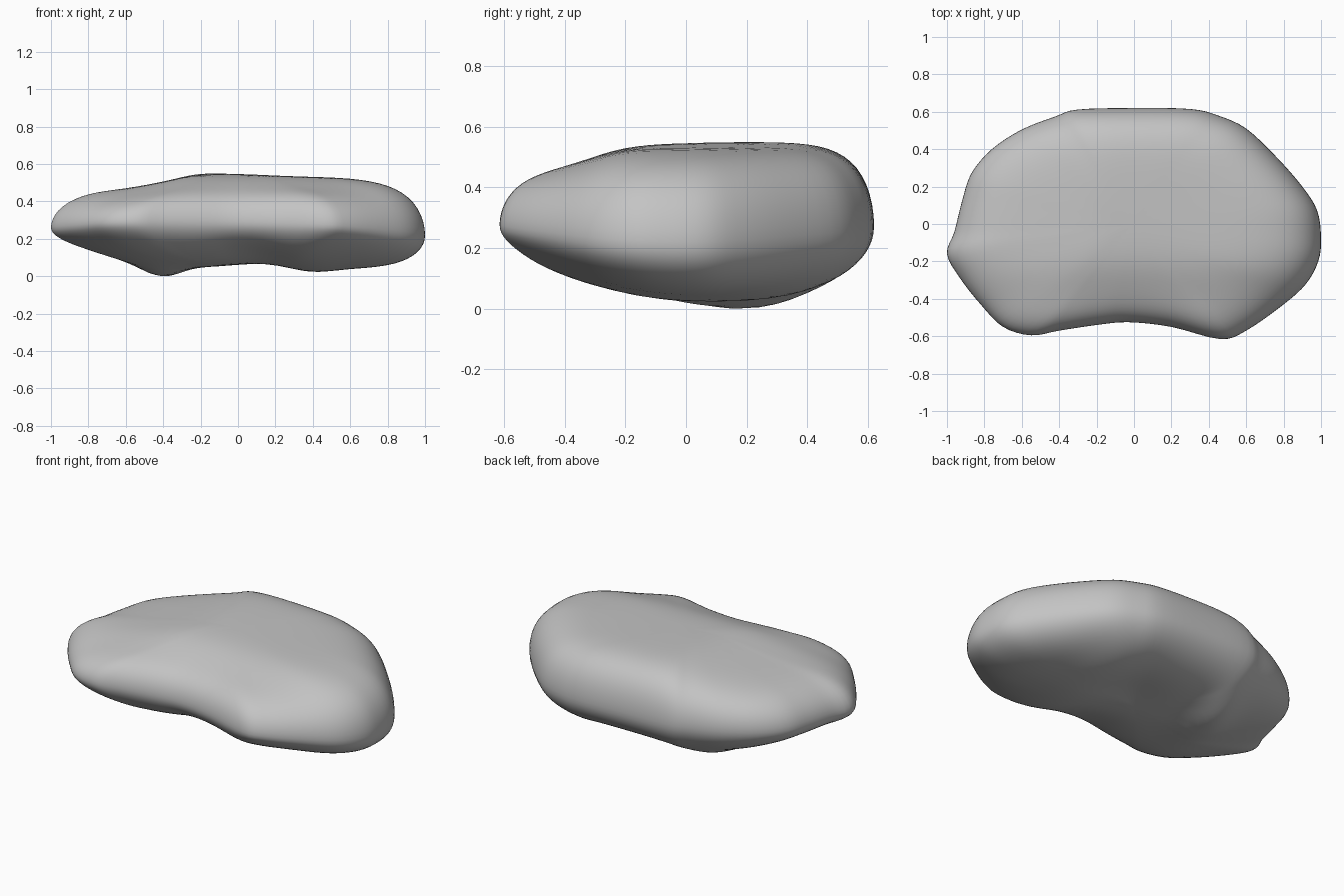
import bpy, bmesh, math
from mathutils import Vector

if "Cube" in bpy.data.objects:
    bpy.data.objects.remove(bpy.data.objects["Cube"], do_unlink=True)

# Stone footprint, counter-clockwise from the left end
OUTLINE = [(1, -.08), (.98, .07), (.9, .2), (.76, .36), (.6, .51), (.45, .58), (.3, .615),
           (0, .62), (-.3, .612), (-.42, .575), (-.6, .505), (-.76, .4), (-.87, .27),
           (-.92, .12), (-.96, -.04), (-1, -.16), (-.93, -.29), (-.82, -.43), (-.7, -.55),
           (-.55, -.595), (-.4, -.57), (-.2, -.54), (-.03, -.525), (.2, -.55), (.46, -.615),
           (.6, -.57), (.8, -.43), (.92, -.32), (.985, -.2)]

# Drop below the crown and rise above the ground along each axis: (position, amount)
CROWN = .562
TOP_Y = [(-.6, .1), (-.4, .075), (-.2, .02), (0, .004), (.4, 0), (.6, 0)]
TOP_X = [(-1, .11), (-.8, .09), (-.6, .078), (-.4, .045), (-.22, .004), (0, .004),
         (.3, .016), (.6, .024), (1, .045)]
BASE_X = [(-1, .16), (-.8, .13), (-.6, .085), (-.4, .065), (0, .06), (.2, .06),
          (.4, .03), (.6, .045), (1, .03)]
BASE_Y = [(-.6, .18), (-.4, .105), (-.2, .05), (.07, 0), (.2, .01), (.4, .045), (.6, .09)]


def spline(a, b, c, d, t):
    """Smooth curve from b to c."""
    return b + (c - a) * (t / 2) + (a * 2 - b * 5 + c * 4 - d) * (t * t / 2) \
        + (b * 3 - a - c * 3 + d) * (t ** 3 / 2)


def profile(table, v):
    """Smooth amount read from a profile table."""
    last = len(table) - 1
    i = max([k for k in range(last) if table[k][0] <= v] or [0])
    (p, a), (q, b) = table[i], table[i + 1]
    t = min(max((v - p) / (q - p), 0), 1)

    def slope(k):
        lo, hi = table[max(k - 1, 0)], table[min(k + 1, last)]
        return (hi[1] - lo[1]) / (hi[0] - lo[0]) * (q - p)
    smooth = t * t * (3 - 2 * t)
    return a + (b - a) * smooth + slope(i) * t * (1 - t) ** 2 - slope(i + 1) * t * t * (1 - t)


def bump(x, y, cx, cy, wx, wy):
    return math.exp(-((x - cx) / wx) ** 2 - ((y - cy) / wy) ** 2)


def top_height(x, y):
    return CROWN - math.hypot(profile(TOP_X, x), profile(TOP_Y, y))


def base_height(x, y):
    ridge = .07 * bump(x, y, -.42 + .2 * max(y - .1, 0), .18, .11, .28)
    hollow = .04 * bump(x, y, .04, -.38, .2, .2) + .025 * bump(x, y, .1, .1, .15, .2)
    return math.hypot(profile(BASE_X, x), profile(BASE_Y, y)) - ridge + hollow


def rim_height(x, y):
    return .285 - .02 * x - .04 * x * x + .03 * max(-y, 0)


# Resample the footprint as a smooth closed curve
pts = [Vector(p) for p in OUTLINE]
n = len(pts)
loop = [spline(pts[i - 1], pts[i], pts[(i + 1) % n], pts[(i + 2) % n], k / 4)
        for i in range(n) for k in range(4)]

# Rings run from the top centre over the rounded rim to the underside centre
bm = bmesh.new()
STEPS = 22


def ring(scale, surface, power):
    full = (1 - scale ** power) ** .5
    verts = []
    for p in loop:
        x, y = p * scale
        rim = rim_height(x, y)
        verts.append(bm.verts.new((x, y, rim + (surface(x, y) - rim) * full)))
    return verts


scales = [math.sin(k / STEPS * math.pi / 2) for k in range(1, STEPS + 1)]
rings = [ring(s, top_height, 7) for s in scales]
rings += [ring(s, base_height, 6) for s in reversed(scales[:-1])]
for upper, lower in zip(rings, rings[1:]):
    for i in range(len(loop)):
        bm.faces.new((upper[i - 1], lower[i - 1], lower[i], upper[i]))
for edge, surface in ((rings[0], top_height), (rings[-1], base_height)):
    centre = bm.verts.new((0, 0, surface(0, 0)))
    for i in range(len(loop)):
        bm.faces.new((edge[i - 1], edge[i], centre))

# Soften the surface, then seat it on the ground
for _ in range(4):
    bmesh.ops.smooth_vert(bm, verts=bm.verts, factor=.5, use_axis_x=False,
                          use_axis_y=False, use_axis_z=True)
low = min(v.co.z for v in bm.verts)
bmesh.ops.translate(bm, verts=bm.verts, vec=(0, 0, -low))
bmesh.ops.recalc_face_normals(bm, faces=bm.faces)
mesh = bpy.data.meshes.new("stone")
bm.to_mesh(mesh)
bm.free()
stone = bpy.data.objects.new("stone", mesh)
bpy.context.collection.objects.link(stone)

# Plain grey stone
grey = bpy.data.materials.new("stone_grey")
grey.use_nodes = True
colour = (.55, .55, .55, 1)
grey.diffuse_color = colour
grey.node_tree.nodes["Principled BSDF"].inputs["Base Color"].default_value = colour
mesh.materials.append(grey)
for face in mesh.polygons:
    face.use_smooth = True
